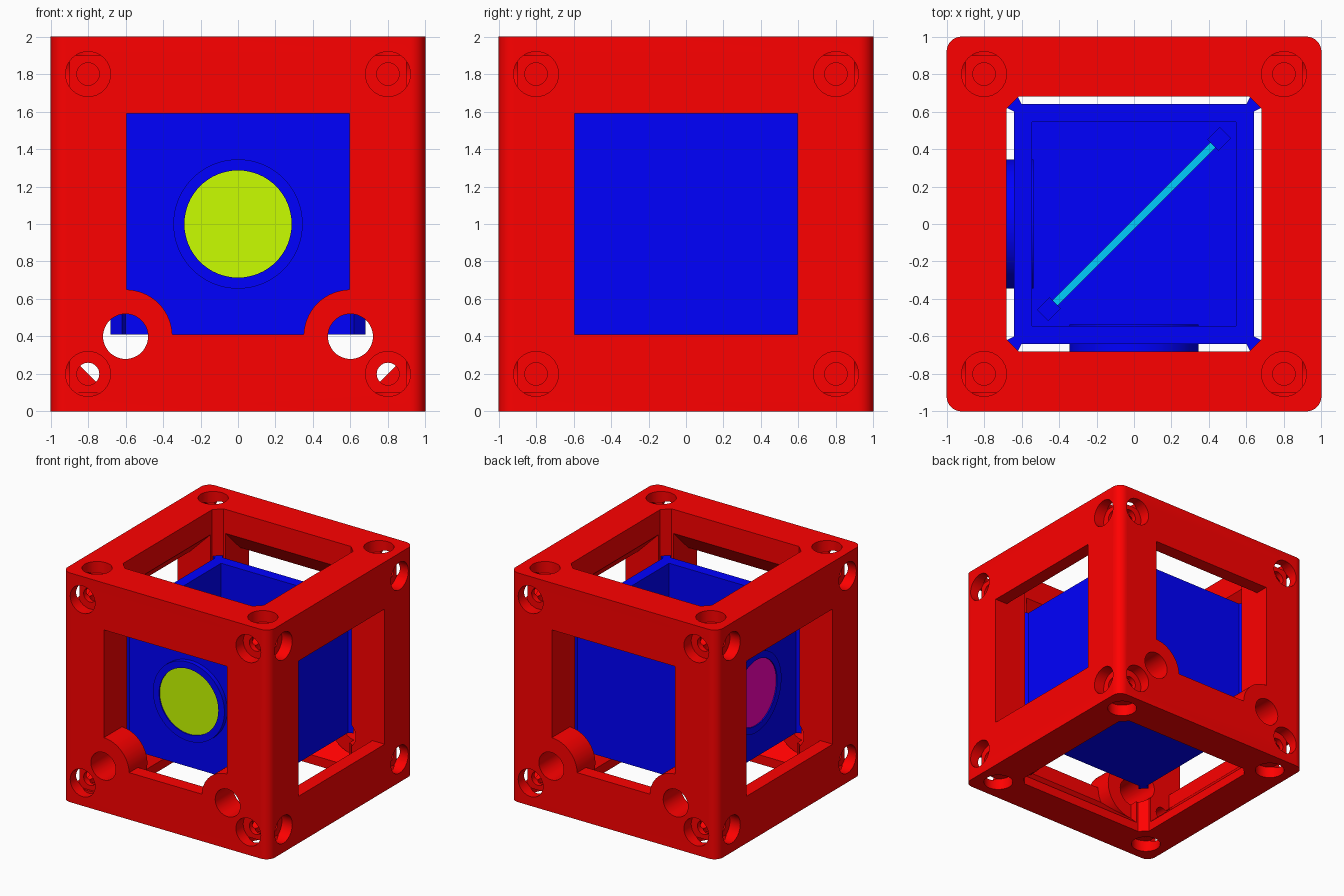
import bpy, bmesh, math
from mathutils import Matrix

if "Cube" in bpy.data.objects:
    bpy.data.objects.remove(bpy.data.objects["Cube"])


def material(name, rgb):
    m = bpy.data.materials.new(name)
    m.diffuse_color = (*rgb, 1)
    m.use_nodes = True
    m.node_tree.nodes["Principled BSDF"].inputs["Base Color"].default_value = m.diffuse_color
    return m


RED = material("red", (1, 0, 0))
BLUE = material("blue", (0, 0, 1))
LIME = material("lime", (0.59, 1, 0))
MAGENTA = material("magenta", (1, 0, 0.52))
CYAN = material("cyan", (0, 0.62, 1))


def prism(name, pts, axis, a, b, mat=None):
    """Extrude a 2D outline along x, y or z from a to b."""
    place = {"x": lambda u, v, w: (w, u, v),
             "y": lambda u, v, w: (u, w, v),
             "z": lambda u, v, w: (u, v, w)}[axis]
    bm = bmesh.new()
    low = [bm.verts.new(place(u, v, a)) for u, v in pts]
    high = [bm.verts.new(place(u, v, b)) for u, v in pts]
    bm.faces.new(low)
    bm.faces.new(high)
    n = len(pts)
    for i in range(n):
        j = (i + 1) % n
        bm.faces.new((low[i], low[j], high[j], high[i]))
    bmesh.ops.recalc_face_normals(bm, faces=bm.faces)
    me = bpy.data.meshes.new(name)
    bm.to_mesh(me)
    bm.free()
    ob = bpy.data.objects.new(name, me)
    bpy.context.collection.objects.link(ob)
    if mat:
        me.materials.append(mat)
    return ob


def circle(cx, cy, r, n=48):
    return [(cx + r * math.cos(2 * math.pi * i / n),
             cy + r * math.sin(2 * math.pi * i / n)) for i in range(n)]


def rect(x0, x1, y0, y1):
    return [(x0, y0), (x1, y0), (x1, y1), (x0, y1)]


def combine(target, tool, op="DIFFERENCE"):
    mod = target.modifiers.new("bool", "BOOLEAN")
    mod.operation, mod.solver, mod.object = op, "EXACT", tool
    bpy.context.view_layer.objects.active = target
    bpy.ops.object.modifier_apply(modifier=mod.name)
    bpy.data.objects.remove(tool)


def smooth(ob):
    bpy.ops.object.select_all(action="DESELECT")
    ob.select_set(True)
    bpy.context.view_layer.objects.active = ob
    bpy.ops.object.shade_smooth_by_angle(angle=math.radians(30))


# Outer frame: block with rounded upright edges
R = 0.08
outline = []
for k, (sx, sy) in enumerate([(1, 1), (-1, 1), (-1, -1), (1, -1)]):
    for i in range(9):
        t = math.pi / 2 * (k + i / 8)
        outline.append((sx * (1 - R) + R * math.cos(t), sy * (1 - R) + R * math.sin(t)))
frame = prism("cube_frame", outline, "z", 0, 2, RED)

# Shaft through top and bottom
h, c = 0.68, 0.615
shaft = [(h, c), (c, h), (-c, h), (-h, c), (-h, -c), (-c, -h), (c, -h), (h, -c)]
combine(frame, prism("cut", shaft, "z", -0.1, 2.1))

# Side windows: flat lip at the outer face, sloped beams behind it
half = [(0.68, 0.08), (0.88, 0.28), (0.88, 0.41), (1.1, 0.41),
        (1.1, 1.59), (0.88, 1.59), (0.68, 1.79)]
window = half + [(-u, v) for u, v in reversed(half)]
for axis in "xy":
    combine(frame, prism("cut", window, axis, -0.595, 0.595))

# Rod bosses at the lower corners of front and back
for sx in (-1, 1):
    for a, b in ((-1, -0.75), (0.75, 1)):
        combine(frame, prism("boss", circle(0.6 * sx, 0.4, 0.25, 64), "y", a, b, RED), "UNION")
    combine(frame, prism("cut", circle(0.6 * sx, 0.4, 0.12), "y", -1.1, 1.1))

# Counterbored screw holes in the corners of all six faces
for axis in "xyz":
    base = 1 if axis == "z" else 0
    for u in (-0.8, 0.8):
        for v in (-0.8, 0.8):
            vv = v if axis == "z" else v + 1
            for s in (-1, 1):
                depth = 0.5 if axis == "y" and v < 0 else 0.32
                for r, d in ((0.12, 0.1), (0.06, depth)):
                    a, b = sorted((base + s * 1.05, base + s * (1 - d)))
                    combine(frame, prism("cut", circle(u, vv, r, 32), axis, a, b))
smooth(frame)

# Insert: open tray with corner guide ribs
Z0, Z1 = 0.41, 1.595
insert = prism("insert_box", rect(-0.64, 0.64, -0.64, 0.64), "z", Z0, Z1, BLUE)
for sx in (-1, 1):
    for sy in (-1, 1):
        rib = [(0.68, 0.62), (0.62, 0.68), (0.6, 0.64), (0.6, 0.6), (0.64, 0.6)]
        combine(insert, prism("rib", [(x * sx, y * sy) for x, y in rib], "z", Z0, Z1, BLUE), "UNION")
combine(insert, prism("cut", rect(-0.545, 0.545, -0.545, 0.545), "z", 0.5, 1.8))

# Lens mounts on the front and left walls
for axis, name, mat in (("y", "front_lens", LIME), ("x", "left_lens", MAGENTA)):
    combine(insert, prism("ring", circle(0, 1, 0.345, 64), axis, -0.68, -0.535, BLUE), "UNION")
    combine(insert, prism("cut", circle(0, 1, 0.286, 64), axis, -0.8, -0.4))
    smooth(prism(name, circle(0, 1, 0.286, 64), axis, -0.67, -0.56, mat))
smooth(insert)

# Diagonal splitter plate and its two holders
turn = Matrix.Rotation(math.pi / 4, 4, "Z")
plate = prism("splitter_plate", rect(-0.62, 0.62, -0.02, 0.02), "z", 0.5, 1.55, CYAN)
plate.data.transform(turn)
for s, name in ((1, "back_plate_holder"), (-1, "front_plate_holder")):
    a, b = sorted((s * 0.595, s * 0.69))
    post = prism(name, rect(a, b, -0.042, 0.042), "z", 0.5, 1.56, BLUE)
    post.data.transform(turn)
